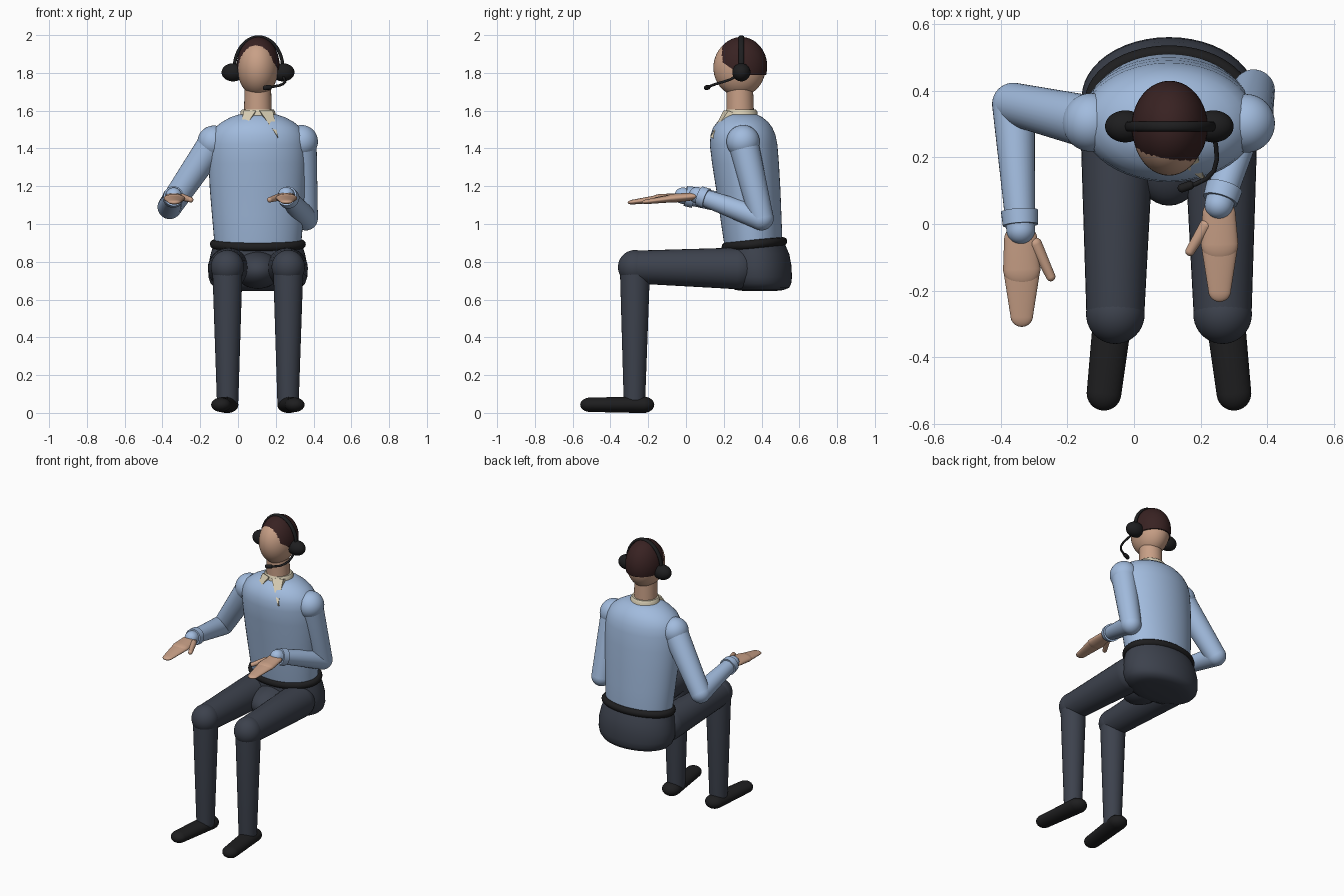
import bpy, bmesh, math
from mathutils import Vector, Matrix

if "Cube" in bpy.data.objects:
    bpy.data.objects.remove(bpy.data.objects["Cube"])

CX = 0.105  # body centre line


def material(name, rgb):
    m = bpy.data.materials.new(name)
    m.diffuse_color = (*rgb, 1)
    m.use_nodes = True
    m.node_tree.nodes["Principled BSDF"].inputs["Base Color"].default_value = m.diffuse_color
    return m


SHIRT = material("shirt_blue", (0.36, 0.50, 0.73))
PANTS = material("trouser_slate", (0.046, 0.054, 0.074))
SKIN = material("skin", (0.58, 0.35, 0.24))
HAIR = material("hair_brown", (0.040, 0.016, 0.016))
BLACK = material("soft_black", (0.013, 0.013, 0.014))
CREAM = material("collar_cream", (0.68, 0.61, 0.45))


def finish(name, bm, mat, angle=50):
    bmesh.ops.recalc_face_normals(bm, faces=bm.faces[:])
    me = bpy.data.meshes.new(name)
    bm.to_mesh(me)
    bm.free()
    me.materials.append(mat)
    ob = bpy.data.objects.new(name, me)
    bpy.context.collection.objects.link(ob)
    bpy.ops.object.select_all(action='DESELECT')
    ob.select_set(True)
    bpy.context.view_layer.objects.active = ob
    bpy.ops.object.shade_smooth_by_angle(angle=math.radians(angle))
    return ob


def skin_rings(bm, rings):
    """Bridge rings of points and close both ends."""
    vs = [[bm.verts.new(p) for p in r] for r in rings]
    n = len(vs[0])
    for a, b in zip(vs, vs[1:]):
        for i in range(n):
            bm.faces.new((a[i], a[(i + 1) % n], b[(i + 1) % n], b[i]))
    bm.faces.new(vs[0])
    bm.faces.new(vs[-1])


def limb(name, p1, r1, p2, r2, mat, flat=1.0, caps=True, n=32):
    """Tapered capsule between two points; flat squashes its height."""
    p1, p2 = Vector(p1), Vector(p2)
    d = (p2 - p1).normalized()
    ref = Vector((0, 0, 1)) if abs(d.z) < 0.95 else Vector((0, 1, 0))
    side = d.cross(ref).normalized()
    up = side.cross(d)
    prof = [(p1, 0, r1), (p2, 0, r2)]
    if caps:
        angs = [math.radians(a) for a in range(4, 91, 10)] + [math.pi / 2]
        prof = [(p1, -r1 * math.cos(a), r1 * math.sin(a)) for a in angs]
        prof += [(p2, r2 * math.cos(a), r2 * math.sin(a)) for a in reversed(angs)]
    bm = bmesh.new()
    ts = [2 * math.pi * i / n for i in range(n)]
    skin_rings(bm, [[c + d * o + side * (r * math.cos(t)) + up * (r * flat * math.sin(t))
                     for t in ts] for c, o, r in prof])
    bmesh.ops.remove_doubles(bm, verts=bm.verts[:], dist=1e-5)
    return finish(name, bm, mat)


def loft(name, rows, mat, n=48, angle=50):
    """Ellipse rings: z, centre y, radius x, radius y."""
    bm = bmesh.new()
    ts = [2 * math.pi * i / n for i in range(n)]
    skin_rings(bm, [[Vector((CX + rx * math.cos(t), cy + ry * math.sin(t), z)) for t in ts]
                    for z, cy, rx, ry in rows])
    return finish(name, bm, mat, angle)


def ellipsoid(name, c, r, mat, cuts=()):
    bm = bmesh.new()
    bmesh.ops.create_uvsphere(bm, u_segments=40, v_segments=24, radius=1)
    bmesh.ops.transform(bm, verts=bm.verts[:],
                        matrix=Matrix.Translation(c) @ Matrix.Diagonal((*r, 1)))
    for co, no in cuts:
        res = bmesh.ops.bisect_plane(bm, geom=bm.verts[:] + bm.edges[:] + bm.faces[:],
                                     plane_co=co, plane_no=no, clear_inner=True)
        edges = [e for e in res["geom_cut"] if isinstance(e, bmesh.types.BMEdge)]
        bmesh.ops.contextual_create(bm, geom=edges)
    return finish(name, bm, mat)


def tube(name, pts, wide, thick, mat, closed=False, n=12):
    """Elliptical section swept along a path; wide is measured along y."""
    pts = [Vector(p) for p in pts]
    bm = bmesh.new()
    rings = []
    for i, p in enumerate(pts):
        d = (pts[min(i + 1, len(pts) - 1)] - pts[max(i - 1, 0)]).normalized()
        u = Vector((0, 1, 0)) - d * d.y
        u.normalize()
        w = d.cross(u)
        rings.append([p + u * (wide * math.cos(2 * math.pi * k / n))
                      + w * (thick * math.sin(2 * math.pi * k / n)) for k in range(n)])
    skin_rings(bm, rings)
    return finish(name, bm, mat)


# Torso
loft("shirt_torso", [(0.87, .358, .225, .15), (0.92, .354, .232, .156), (1.05, .342, .243, .163),
                     (1.18, .33, .254, .170), (1.32, .315, .261, .177), (1.42, .305, .261, .179),
                     (1.47, .302, .252, .172), (1.51, .300, .228, .157), (1.54, .300, .190, .135),
                     (1.565, .298, .145, .106), (1.58, .295, .10, .08)], SHIRT)

# Belt: tilted elliptical ring
bm = bmesh.new()
nu, nv = 56, 12
grid = []
for i in range(nu):
    a = 2 * math.pi * i / nu
    row = []
    for j in range(nv):
        b = 2 * math.pi * j / nv
        o = 0.024 * math.cos(b)
        y = (0.150 + o) * math.sin(a)
        row.append(bm.verts.new((CX + (0.230 + o) * math.cos(a), 0.362 + y,
                                 0.893 + 0.09 * y + 0.024 * math.sin(b))))
    grid.append(row)
for i in range(nu):
    for j in range(nv):
        k, l = (i + 1) % nu, (j + 1) % nv
        bm.faces.new((grid[i][j], grid[k][j], grid[k][l], grid[i][l]))
finish("belt", bm, BLACK)

# Pelvis
loft("trouser_hips", [(.89, .365, .235, .16), (.84, .372, .250, .175), (.78, .377, .262, .181),
                      (.72, .38, .262, .181), (.685, .385, .25, .172), (.662, .39, .228, .155),
                      (.65, .39, .19, .125), (.645, .39, .12, .08)], PANTS)
ellipsoid("trouser_crotch", (CX, .23, .755), (.12, .175, .098), PANTS)

# Legs and shoes
for s, side in ((-1, "right"), (1, "left")):
    X = lambda o: CX + s * o
    knee = (X(.161), -.27, .772)
    limb(side + "_thigh", (X(.155), .27, .765), .110, knee, .087, PANTS)
    ellipsoid(side + "_knee", knee, (.088, .090, .090), PANTS)
    limb(side + "_shin", knee, .080, (X(.160), -.273, .07), .057, PANTS)
    limb(side + "_shoe", (X(.163), -.228, .043), .060, (X(.195), -.508, .043), .052,
         BLACK, flat=.73)

# Arms and hands
arms = {
    "right": dict(sh=(-.128, .305, 1.433), el=(-.362, .360, 1.090), wr=(-.340, -.018, 1.150),
                  tip=(-.337, -.275, 1.117), thumb=((-.295, -.06, 1.142), (-.250, -.158, 1.128))),
    "left": dict(sh=(.336, .302, 1.436), el=(.359, .400, 1.030), wr=(.255, .058, 1.153),
                 tip=(.257, -.200, 1.119), thumb=((.215, -.005, 1.142), (.168, -.082, 1.128))),
}
for side, a in arms.items():
    el, wr = Vector(a["el"]), Vector(a["wr"])
    d = (wr - el).normalized()
    ellipsoid(side + "_shoulder", a["sh"], (.087, .088, .088), SHIRT)
    limb(side + "_upper_arm", a["sh"], .080, el, .064, SHIRT)
    limb(side + "_forearm", el, .064, wr, .043, SHIRT)
    limb(side + "_cuff", wr - d * .058, .056, wr - d * .015, .053, SHIRT, caps=False)
    limb(side + "_palm", wr + Vector((0, -.03, -.008)), .050,
         Vector(a["tip"]) + Vector((0, .14, .018)), .056, SKIN, flat=.42)
    limb(side + "_fingers", Vector(a["tip"]) + Vector((0, .14, .018)), .056,
         a["tip"], .034, SKIN, flat=.38)
    limb(side + "_thumb", a["thumb"][0], .019, a["thumb"][1], .014, SKIN)

# Neck, head and hair
limb("neck", (CX, .287, 1.55), .074, (CX, .284, 1.74), .070, SKIN, caps=False)
ellipsoid("head", (CX, .283, 1.828), (.109, .138, .152), SKIN)
ellipsoid("hair", (CX + .002, .292, 1.834), (.114, .138, .156), HAIR,
          cuts=[((0, 0, 1.79), (0, 0, 1)), ((0, .29, 1.79), (0, .68, 1))])

# Collar band and two pointed flaps
loft("collar_band", [(1.55, .292, .094, .088), (1.595, .292, .092, .086),
                     (1.606, .291, .084, .078)], CREAM, angle=40)
for side, pts in (("left", ((.115, .198, 1.60), (.185, .225, 1.60), (.212, .128, 1.46))),
                  ("right", ((.095, .198, 1.60), (.030, .225, 1.60), (.005, .142, 1.465)))):
    bm = bmesh.new()
    inner = Vector((0, .03, -.012))
    tri = [Vector(p) for p in pts]
    skin_rings(bm, [tri, [p + inner for p in tri]])
    finish(side + "_collar_flap", bm, CREAM, 20)

# Headset
arc = [math.pi * i / 32 for i in range(33)]
tube("headset_band", [(CX + .004 + .129 * math.cos(t), .293, 1.82 + .170 * math.sin(t))
                      for t in arc], .015, .009, BLACK)
for side, x in (("right", -.026), ("left", .238)):
    ellipsoid(side + "_ear_cup", (x, .293, 1.803), (.061, .048, .048), BLACK)
tube("microphone_boom", [(.238, .27, 1.785), (.246, .235, 1.765), (.249, .195, 1.752),
                         (.240, .160, 1.742), (.218, .136, 1.733), (.185, .120, 1.727),
                         (.150, .110, 1.723)], .007, .007, BLACK)
limb("microphone", (.168, .116, 1.724), .013, (.144, .108, 1.721), .013, BLACK)
